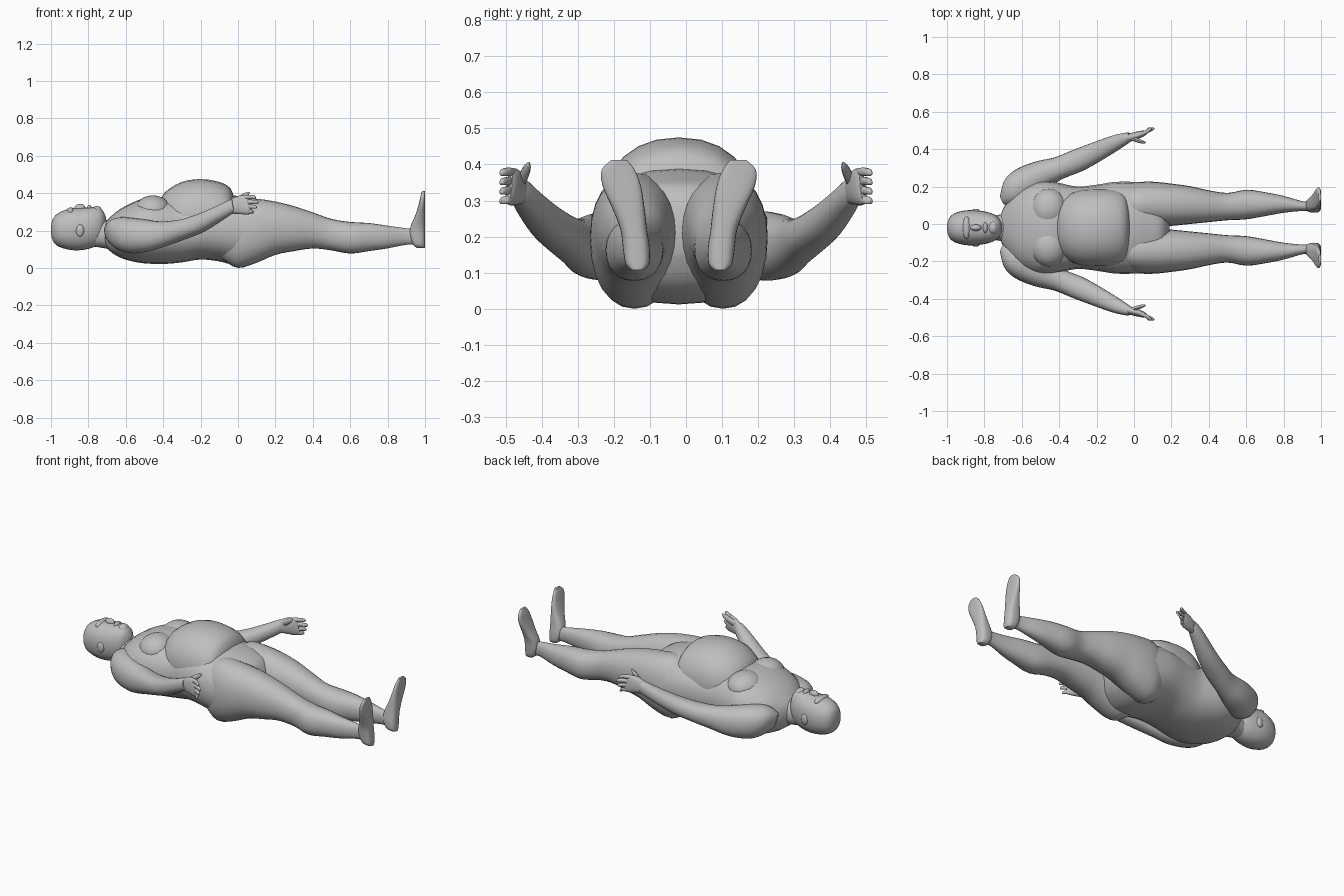
import bpy, bmesh, math
from mathutils import Vector

cube = bpy.data.objects.get("Cube")
if cube:
    bpy.data.objects.remove(cube)

skin = bpy.data.materials.new("plain_grey")
skin.use_nodes = True
GREY = (0.52, 0.52, 0.52, 1)
skin.diffuse_color = GREY
skin.node_tree.nodes["Principled BSDF"].inputs["Base Color"].default_value = GREY

MID = -0.02                       # centre line of the body in y
Y, Z, X = Vector((0, 1, 0)), Vector((0, 0, 1)), Vector((1, 0, 0))


def spline(p0, p1, p2, p3, t):
    return 0.5 * (2 * p1 + (p2 - p0) * t + (2 * p0 - 5 * p1 + 4 * p2 - p3) * t * t
                  + (3 * p1 - p0 - 3 * p2 + p3) * t ** 3)


def loft(name, rings, side=Y, up=Z, power=2.2, flip=1, mid=MID, sides=24, steps=3):
    """Skin smooth rings (x, y, z, half width, half height) across side and up."""
    fine = []
    for i in range(len(rings) - 1):
        ctrl = [rings[max(0, min(len(rings) - 1, i + k))] for k in (-1, 0, 1, 2)]
        for s in range(steps):
            fine.append([spline(*v, s / steps) for v in zip(*ctrl)])
    fine.append(rings[-1])
    bm = bmesh.new()
    loops = []
    for x, y, z, a, b in fine:
        loop = []
        for k in range(sides):
            t = 2 * math.pi * k / sides
            c, s = math.cos(t), math.sin(t)
            p = Vector((x, y, z))
            p += side * max(a, 0.001) * math.copysign(abs(c) ** (2 / power), c)
            p += up * max(b, 0.001) * math.copysign(abs(s) ** (2 / power), s)
            loop.append(bm.verts.new((p.x, p.y * flip + mid, p.z)))
        loops.append(loop)
    for l0, l1 in zip(loops, loops[1:]):
        for k in range(sides):
            n = (k + 1) % sides
            bm.faces.new((l0[k], l0[n], l1[n], l1[k]))
    bm.faces.new(loops[0])
    bm.faces.new(loops[-1])
    return finish(name, bm)


def finish(name, bm):
    bmesh.ops.recalc_face_normals(bm, faces=bm.faces)
    mesh = bpy.data.meshes.new(name)
    bm.to_mesh(mesh)
    bm.free()
    mesh.materials.append(skin)
    ob = bpy.data.objects.new(name, mesh)
    bpy.context.collection.objects.link(ob)
    bpy.ops.object.select_all(action='DESELECT')
    ob.select_set(True)
    bpy.context.view_layer.objects.active = ob
    bpy.ops.object.shade_smooth_by_angle(angle=math.radians(45))
    return ob


def ball(name, loc, size):
    bm = bmesh.new()
    bmesh.ops.create_uvsphere(bm, u_segments=20, v_segments=12, radius=1)
    for v in bm.verts:
        v.co = Vector((loc[0] + v.co.x * size[0], loc[1] + MID + v.co.y * size[1],
                       loc[2] + v.co.z * size[2]))
    return finish(name, bm)


def span(rows, y=0):
    """Turn (x, half width, bottom, top) rows into rings."""
    return [(x, y, (lo + hi) / 2, w, (hi - lo) / 2) for x, w, lo, hi in rows]


# Trunk from the collar to the groin
loft("torso", span([
    (-.72, .05, .14, .23), (-.69, .12, .095, .265), (-.63, .2, .055, .315),
    (-.54, .245, .03, .36), (-.46, .25, .022, .38), (-.38, .235, .022, .375),
    (-.3, .22, .03, .37), (-.2, .23, .045, .38), (-.1, .245, .035, .39),
    (0, .245, .012, .385), (.08, .235, .03, .365), (.15, .17, .08, .34),
    (.19, .05, .16, .28)]), power=2.3)

# Rounded belly overhanging the hips
loft("belly", span([
    (-.425, .06, .2, .34), (-.39, .15, .12, .405), (-.3, .2, .09, .46),
    (-.2, .21, .08, .475), (-.1, .205, .08, .46), (-.04, .175, .1, .425),
    (-.015, .07, .2, .35)]), power=2.2)

# Neck and head, face upward
loft("neck", span([(-.82, .06, .12, .24), (-.74, .066, .11, .25),
                   (-.68, .08, .1, .26), (-.62, .1, .1, .28)]))
loft("head", span([
    (-1, .01, .19, .22), (-.99, .048, .145, .262), (-.96, .077, .115, .293),
    (-.9, .093, .097, .317), (-.84, .092, .095, .32), (-.78, .083, .108, .325),
    (-.73, .06, .135, .315), (-.705, .02, .2, .27)]), power=2.2)
ball("brow", (-.895, 0, .302), (.022, .06, .022))
ball("nose", (-.845, 0, .32), (.03, .017, .023))
ball("lips", (-.795, 0, .32), (.013, .028, .016))
ball("chin", (-.755, 0, .305), (.028, .035, .027))

# Direction across and above the raised arms
ARM_SIDE = Vector((-.42, .9, 0))
ARM_UP = Vector((-.22, -.1, .97))

for label, s in (("left", 1), ("right", -1)):
    ball(label + "_ear", (-.845, .089 * s, .2), (.022, .012, .032))
    ball(label + "_breast", (-.455, .1 * s, .305), (.1, .11, .083))

    # Leg from buttock to ankle
    leg = [(-.13, .1, .16, .1, .24), (-.08, .03, .2, .045, .33), (0, .005, .24, 0, .375),
           (.1, .005, .246, .028, .37), (.2, .01, .236, .07, .355), (.3, .02, .222, .09, .33),
           (.4, .03, .2, .104, .297), (.5, .04, .186, .094, .262), (.6, .045, .203, .077, .246),
           (.7, .062, .19, .09, .24), (.8, .08, .17, .105, .226), (.9, .09, .142, .124, .212),
           (.95, .09, .14, .125, .205), (.98, .1, .13, .14, .19)]
    loft(label + "_leg", [(x, (a + b) / 2, (lo + hi) / 2, (b - a) / 2, (hi - lo) / 2)
                          for x, a, b, lo, hi in leg], flip=s)

    # Foot standing upright with a flat sole and toes turned outward
    foot = [(.108, .115, .955, .018), (.125, .115, .935, .033), (.17, .118, .918, .037),
            (.22, .125, .922, .037), (.28, .14, .947, .045), (.34, .158, .966, .053),
            (.385, .168, .976, .046), (.412, .165, .985, .022)]
    loft(label + "_foot", [((x + 1) / 2, y, z, w, (1 - x) / 2) for z, y, x, w in foot],
         side=Y, up=X, power=2.8, flip=s)

    # Arm from shoulder to wrist
    loft(label + "_arm", [
        (-.7, .13, .18, .03, .04), (-.66, .165, .178, .075, .08), (-.6, .205, .175, .092, .1),
        (-.5, .262, .175, .078, .09), (-.4, .3, .183, .062, .068), (-.3, .34, .205, .062, .055),
        (-.2, .386, .24, .054, .05), (-.1, .434, .292, .042, .042), (-.04, .46, .326, .03, .037),
        (-.02, .468, .335, .022, .03)], side=ARM_SIDE, up=ARM_UP, flip=s, mid=0)

    # Palm, fingers and thumb
    loft(label + "_palm", [
        (-.06, .45, .318, .02, .028), (-.02, .463, .33, .022, .042),
        (.02, .475, .337, .02, .052), (.05, .485, .338, .015, .052),
        (.065, .49, .338, .008, .044)], side=ARM_SIDE, up=ARM_UP, flip=s, mid=0)
    for i, name in enumerate(("index", "middle", "ring", "little")):
        z = .378 - i * .026
        reach = (.095, .108, .1, .085)[i]
        loft(f"{label}_{name}_finger", [
            (.035, .48, z, .011, .013), (.07, .495, z + .002, .01, .012),
            (reach - .006, .51, z, .008, .01), (reach, .513, z, .002, .003)],
            side=ARM_SIDE, up=ARM_UP, flip=s, mid=0, sides=10, steps=2)
    loft(label + "_thumb", [
        (-.02, .46, .35, .016, .018), (.015, .448, .372, .015, .016),
        (.045, .44, .392, .011, .012), (.062, .436, .403, .003, .004)],
        side=ARM_SIDE, up=ARM_UP, flip=s, mid=0, sides=10, steps=2)
